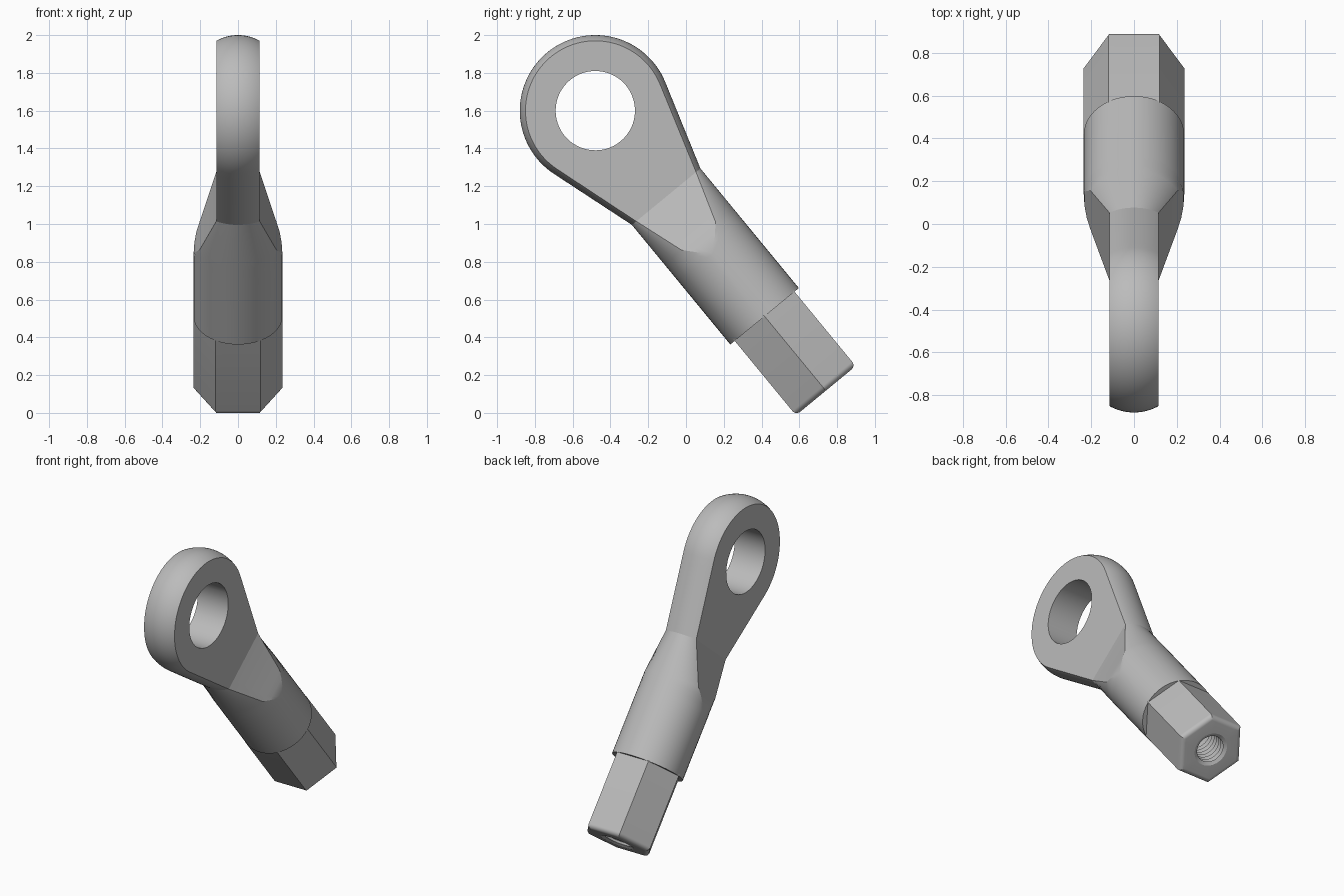
import bpy, bmesh
from math import sin, cos, asin, acos, atan2, radians, hypot, pi, tau
from mathutils import Vector

cube = bpy.data.objects.get("Cube")
if cube:
    bpy.data.objects.remove(cube, do_unlink=True)

EYE = Vector((0, -0.48, 1.60))            # centre of the eye
ALONG = Vector((0, 0.6355, -0.772)).normalized()
ACROSS = Vector((0, -ALONG.z, ALONG.y))
R_EYE, R_HOLE, R_SHANK = 0.40, 0.21, 0.235
HALF, NECK, COLLAR, END = 0.115, 0.59, 1.41, 1.92
ARC, SIDE = 24, 6                         # segments on arcs and flat sides

steel = bpy.data.materials.new("grey_steel")
steel.use_nodes = True
grey = (0.5, 0.5, 0.5, 1)
steel.diffuse_color = grey
steel.node_tree.nodes["Principled BSDF"].inputs["Base Color"].default_value = grey


def place(x, t, s):
    """Point at distance t along the rod axis and s across it."""
    return EYE + Vector((x, 0, 0)) + ALONG * t + ACROSS * s


def lerp(a, b, k):
    return a + (b - a) * k


def skin(bm, rows, closed):
    """Join neighbouring rows of points with quads."""
    grid = [[bm.verts.new(place(*p)) for p in row] for row in rows]
    for lo, hi in zip(grid, grid[1:]):
        n = len(lo)
        for i in range(n if closed else n - 1):
            j = (i + 1) % n
            bm.faces.new((lo[i], lo[j], hi[j], hi[i]))
    return grid


def finish(bm, name):
    bmesh.ops.remove_doubles(bm, verts=bm.verts[:], dist=1e-5)
    bmesh.ops.recalc_face_normals(bm, faces=bm.faces[:])
    mesh = bpy.data.meshes.new(name)
    bm.to_mesh(mesh)
    bm.free()
    mesh.materials.append(steel)
    obj = bpy.data.objects.new(name, mesh)
    bpy.context.collection.objects.link(obj)
    bpy.ops.object.select_all(action='DESELECT')
    obj.select_set(True)
    bpy.context.view_layer.objects.active = obj
    bpy.ops.object.shade_smooth_by_angle(angle=radians(15))


# Eye: teardrop outline stacked through its crowned rim
TANGENT = atan2(R_SHANK, NECK) + acos(R_EYE / hypot(R_SHANK, NECK))


def outline(a):
    x, c, r = R_SHANK * sin(a), R_SHANK * cos(a), R_EYE - R_SHANK + R_SHANK * cos(a)
    tt, ts = r * cos(TANGENT), r * sin(TANGENT)
    line = [(lerp(NECK, tt, k / 8), lerp(c, ts, k / 8)) for k in range(8)]
    arc = [lerp(TANGENT, tau - TANGENT, k / 60) for k in range(61)]
    pts = line + [(r * cos(b), r * sin(b)) for b in arc]
    pts += [(t, -s) for t, s in reversed(line)]
    return [(x, t, s) for t, s in pts]


bm = bmesh.new()
crown = asin(HALF / R_SHANK)
layers = [outline(lerp(-crown, crown, k / ARC)) for k in range(ARC + 1)]
skin(bm, layers, False)

# Flat cheeks and the bore between them
bores = []
for layer in (layers[0], layers[-1]):
    x, _, c = layer[0]
    rim = layer + [(x, NECK, lerp(-c, c, k / SIDE)) for k in range(1, SIDE)]
    bore = [(x, R_HOLE * t / hypot(t, s), R_HOLE * s / hypot(t, s)) for _, t, s in rim]
    skin(bm, [rim, bore], True)
    bores.append(bore)
skin(bm, bores, True)


# Shank: round section with sides cut back toward the neck
def section(t, w):
    a0 = asin(min(w / R_SHANK, 1))
    c = R_SHANK * cos(a0)
    top = [lerp(-a0, a0, k / ARC) for k in range(ARC + 1)]
    half = [(R_SHANK * sin(a), t, R_SHANK * cos(a)) for a in top]
    half += [(w, t, lerp(c, -c, k / SIDE)) for k in range(1, SIDE)]
    return half + [(-x, t, -s) for x, t, s in half]


stations = [(NECK, HALF), (0.86, 0.204), (0.90, 0.221), (0.94, 0.231),
            (0.98, R_SHANK), (COLLAR, R_SHANK)]
rows = [section(t, w) for t, w in stations]
rows.append([(x * 0.6, t, s * 0.6) for x, t, s in rows[-1]])
skin(bm, rows, True)
finish(bm, "rod_eye_and_shank")


# Hexagonal end with rounded rim and threaded bore
def ring(t, r, hexagonal=False):
    pts = []
    for k in range(48):
        a = tau * k / 48
        q = r / cos((a + pi / 6) % (pi / 3) - pi / 6) if hexagonal else r
        pts.append((q * sin(a), t, q * cos(a)))
    return pts


FLAT, ROUND, PITCH = 0.205, 0.03, 0.034
rows = [ring(COLLAR - 0.01, FLAT, True)]
for k in range(9):
    b = pi / 2 * k / 8
    rows.append(ring(END - ROUND + ROUND * sin(b), FLAT - ROUND + ROUND * cos(b), True))
rows.append(ring(END, 0.11))
for k in range(20):
    t = END - 0.012 - k * PITCH
    rows += [ring(t, 0.088), ring(t - PITCH / 2, 0.108)]
bm = bmesh.new()
grid = skin(bm, rows, True)
bm.faces.new(grid[-1])
finish(bm, "hex_end")
